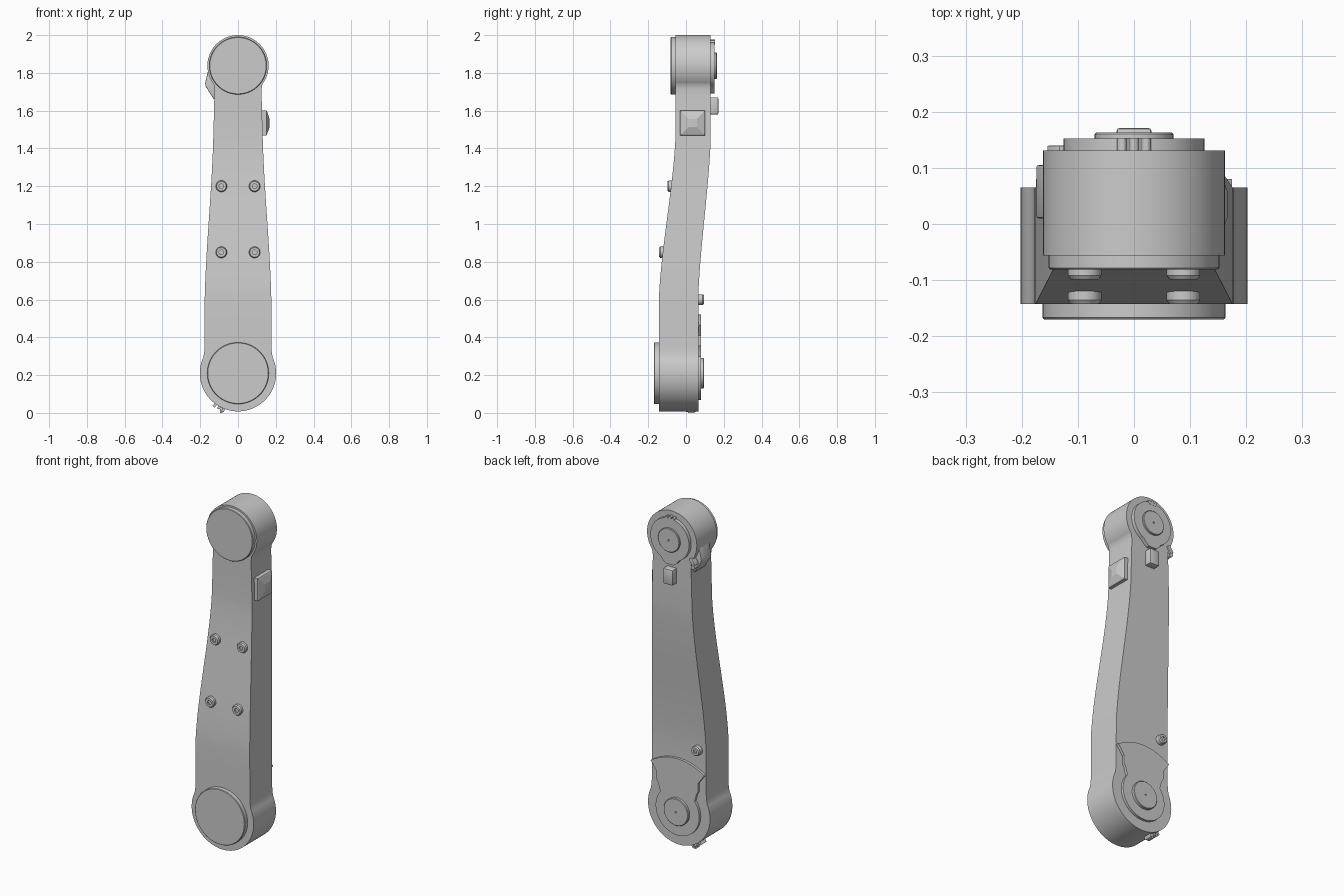
import bpy, bmesh
from math import sin, cos, pi, radians, sqrt

if "Cube" in bpy.data.objects:
    bpy.data.objects.remove(bpy.data.objects["Cube"])


def finish(name, bm, angle=30):
    bmesh.ops.recalc_face_normals(bm, faces=bm.faces)
    me = bpy.data.meshes.new(name)
    bm.to_mesh(me)
    bm.free()
    ob = bpy.data.objects.new(name, me)
    bpy.context.collection.objects.link(ob)
    bpy.ops.object.select_all(action='DESELECT')
    bpy.context.view_layer.objects.active = ob
    ob.select_set(True)
    bpy.ops.object.shade_smooth_by_angle(angle=radians(angle))
    return ob


def bridge(bm, a, b):
    n = len(a)
    for i in range(n):
        bm.faces.new((a[i], a[(i + 1) % n], b[(i + 1) % n], b[i]))


def lathe(name, x, z, profile, n=64):
    """Stack of (radius, y) rings around an axis parallel to y."""
    bm = bmesh.new()
    rings = [[bm.verts.new((x + r * cos(2 * pi * i / n), y, z + r * sin(2 * pi * i / n)))
              for i in range(n)] for r, y in profile]
    for a, b in zip(rings, rings[1:]):
        bridge(bm, a, b)
    bm.faces.new(rings[0])
    bm.faces.new(rings[-1])
    return finish(name, bm)


def prism(name, outline, y0, y1, bevel=0.0):
    """Outline in x, z extruded along y."""
    bm = bmesh.new()
    a = [bm.verts.new((x, y0, z)) for x, z in outline]
    b = [bm.verts.new((x, y1, z)) for x, z in outline]
    bridge(bm, a, b)
    bm.faces.new(a)
    bm.faces.new(b)
    if bevel:
        bmesh.ops.bevel(bm, geom=bm.edges[:], offset=bevel, segments=2,
                        profile=0.5, affect='EDGES')
    return finish(name, bm)


def box(cx, cz, w, h, ang=0):
    c, s = cos(ang), sin(ang)
    return [(cx + u * w / 2 * c - v * h / 2 * s, cz + u * w / 2 * s + v * h / 2 * c)
            for u, v in ((-1, -1), (1, -1), (1, 1), (-1, 1))]


def arc(cx, cz, r, a0, a1, n):
    return [(cx + r * cos(radians(a0 + (a1 - a0) * i / n)),
             cz + r * sin(radians(a0 + (a1 - a0) * i / n))) for i in range(n + 1)]


LOW, LOW_R, TOP, TOP_R = 0.21, 0.202, 1.838, 0.162


def offset(z):
    """Gentle S-shift of the arm from front to back."""
    t = min(max((z - 0.62) / 0.83, 0), 1)
    return 0.5 * t + 0.5 * t * t * (3 - 2 * t)


def front_y(z):
    return -0.143 + 0.087 * offset(z)


def back_y(z):
    return 0.065 + 0.066 * offset(z)


# Main arm: rounded ends and tapered shank in one loft
stations = [(z, x) for x, z in arc(0, LOW, LOW_R, -89.5, 25, 32)]
stations += [(0.325, 0.1785), (0.36, 0.177), (0.5, 0.177)]
for i in range(21):
    z = 0.62 + 0.83 * i / 20
    stations.append((z, 0.176 - 0.045 * offset(z)))
stations += [(1.6, 0.127), (1.68, 0.125), (1.715, 0.125)]
stations += [(z, x) for x, z in arc(0, TOP, TOP_R, -37, 89.5, 32)]
bm = bmesh.new()
rings = [[bm.verts.new(p) for p in ((-w, front_y(z), z), (w, front_y(z), z),
                                    (w, back_y(z), z), (-w, back_y(z), z))]
         for z, w in stations]
for a, b in zip(rings, rings[1:]):
    bridge(bm, a, b)
bm.faces.new(rings[0])
bm.faces.new(rings[-1])
finish("arm_body", bm)

# Front covers on both joints
lathe("lower_front_cover", 0, LOW, [(0.163, -0.13), (0.163, -0.167), (0.160, -0.17)])
lathe("upper_front_cover", 0, TOP, [(0.152, -0.04), (0.152, -0.078), (0.149, -0.081)])

# Lower back plate: round end, narrow neck, flared arched top
right = arc(0, LOW, 0.142, -90, 38, 24)
right += [(0.118, 0.32), (0.125, 0.345), (0.135, 0.36), (0.135, 0.41), (0.175, 0.465)]
right += [(0.175 * cos(radians(a)), 0.52 - 0.055 * cos(radians(a)) ** 2)
          for a in range(15, 91, 15)]
left = [(-x, z) for x, z in right[-2:0:-1]]
prism("lower_back_plate", right + left, 0.05, 0.08)
lathe("lower_hub", 0, LOW, [(0.08, 0.07), (0.08, 0.093), (0.077, 0.096),
                            (0.005, 0.096), (0.004, 0.09)])

# Upper back plate with a small downward lobe
plate = arc(0, TOP, 0.126, -62, 242, 52)
plate += [(-0.045, 1.708), (-0.025, 1.692), (0.025, 1.692), (0.045, 1.708)]
prism("upper_back_plate", plate, 0.11, 0.152)
lathe("upper_hub", 0, TOP, [(0.07, 0.14), (0.07, 0.160), (0.067, 0.163),
                            (0.005, 0.163), (0.004, 0.157)])

# Small latch at the top rim of the upper plate
for i, x in enumerate((-0.021, 0.0, 0.021)):
    lathe(f"top_latch_pin_{i}", x, 1.968 - abs(x) * 0.2, [(0.009, 0.12), (0.009, 0.153)], 12)
prism("top_latch_bar", box(0, 1.957, 0.05, 0.014), 0.12, 0.153)

# Socket-head bolts on the front, one on the back
for z in (0.85, 1.2):
    for side in (-1, 1):
        y = front_y(z)
        lathe(f"front_bolt_{z}_{side}", side * 0.088, z,
              [(0.03, y + 0.02), (0.03, y - 0.013), (0.025, y - 0.02),
               (0.012, y - 0.02), (0.012, y - 0.012)], 32)
lathe("back_bolt", -0.125, 0.6, [(0.028, 0.05), (0.028, 0.088), (0.023, 0.095),
                                 (0.011, 0.095), (0.011, 0.087)], 32)

# Stop block on the back below the upper joint
prism("back_stop_block", box(0, 1.625, 0.062, 0.09), 0.11, 0.171, 0.005)

# Side pad with a low pyramid face
bm = bmesh.new()
loops = []
for x, h in ((0.11, 0.066), (0.15, 0.066), (0.153, 0.062), (0.167, 0.022)):
    loops.append([bm.verts.new((x, 0.035 + u * h, 1.535 + v * h))
                  for u, v in ((-1, -1), (1, -1), (1, 1), (-1, 1))])
for a, b in zip(loops, loops[1:]):
    bridge(bm, a, b)
bm.faces.new(loops[0])
bm.faces.new(loops[-1])
finish("side_pad", bm, 10)

# Rib filling the corner under the upper joint
prism("side_rib", [(-0.11, 1.66), (-0.128, 1.66), (-0.172, 1.73), (-0.174, 1.745),
                   (-0.158, 1.815), (-0.11, 1.83)], 0.01, 0.105, 0.004)

# Clip at the back edge beside the rib
prism("back_clip", box(-0.135, 1.735, 0.045, 0.022, radians(60)), 0.10, 0.14, 0.003)
lathe("back_clip_pin", -0.14, 1.705, [(0.012, 0.1), (0.012, 0.138)], 16)

# Latch on the underside of the lower joint
for i, deg in enumerate((234, 241, 248)):
    a = radians(deg)
    r = LOW_R + (0.002 if i == 1 else 0.006)
    prism(f"bottom_latch_{i}", box(r * cos(a), LOW + r * sin(a), 0.024, 0.014, a),
          0.0, 0.05)
# Latch foot that reaches the ground
prism("bottom_latch_foot", box(-0.088, 0.014, 0.014, 0.028), 0.01, 0.045)
